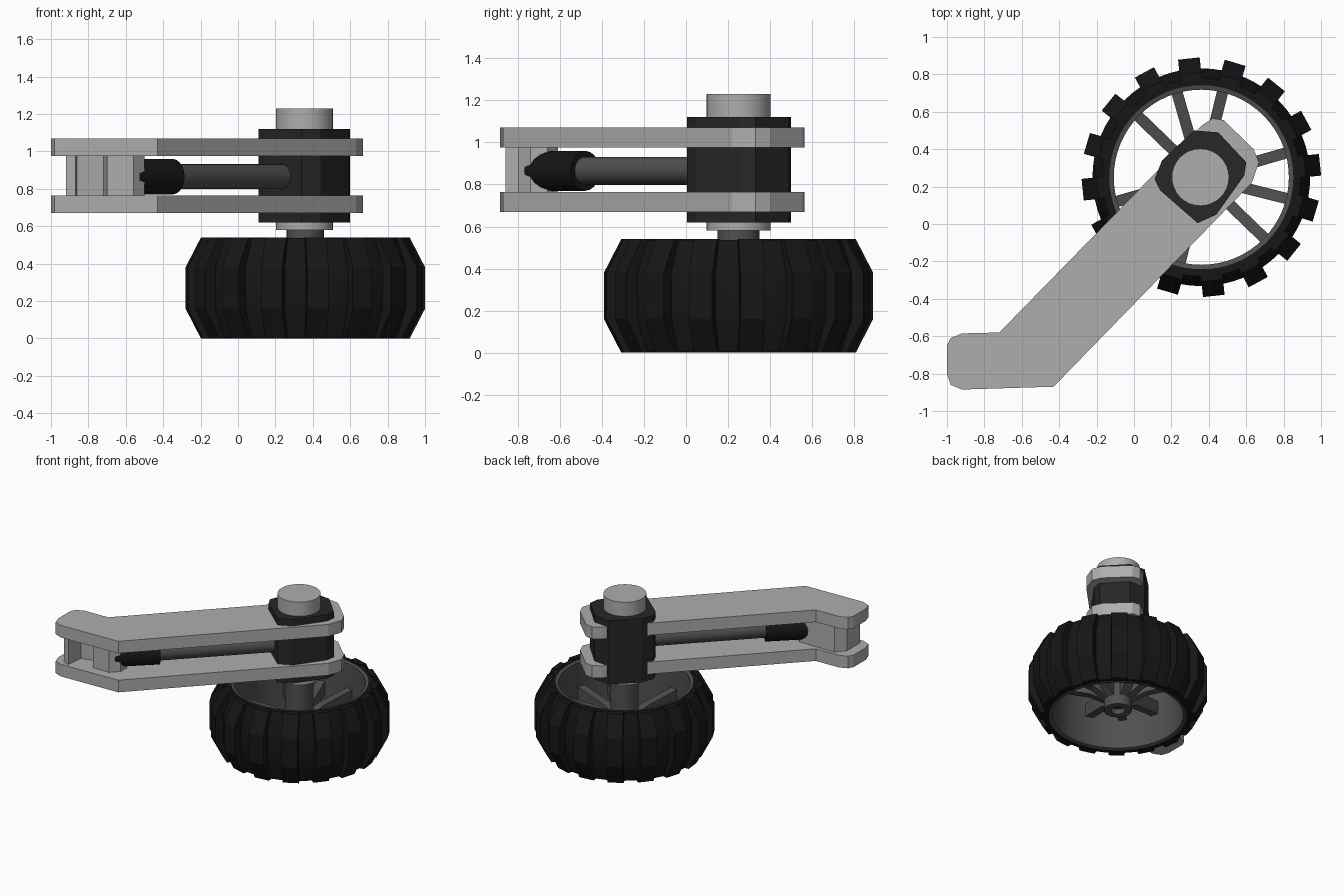
import bpy, bmesh, math
from mathutils import Vector, Matrix

if "Cube" in bpy.data.objects:
    bpy.data.objects.remove(bpy.data.objects["Cube"])

CX, CY = 0.36, 0.25          # wheel axis


def mat(name, c):
    m = bpy.data.materials.new(name)
    m.diffuse_color = (*c, 1)
    m.use_nodes = True
    m.node_tree.nodes["Principled BSDF"].inputs["Base Color"].default_value = m.diffuse_color
    return m


BLACK = mat("black_rubber", (0.008, 0.008, 0.008))
DARK = mat("dark_housing", (0.02, 0.02, 0.02))
METAL = mat("dark_metal", (0.08, 0.08, 0.08))
LIGHT = mat("light_metal", (0.42, 0.42, 0.42))


def finish(bm, name, m, smooth=False):
    bmesh.ops.recalc_face_normals(bm, faces=bm.faces)
    me = bpy.data.meshes.new(name)
    bm.to_mesh(me)
    bm.free()
    me.materials.append(m)
    ob = bpy.data.objects.new(name, me)
    bpy.context.collection.objects.link(ob)
    if smooth:
        bpy.ops.object.select_all(action='DESELECT')
        ob.select_set(True)
        bpy.context.view_layer.objects.active = ob
        bpy.ops.object.shade_smooth_by_angle(angle=math.radians(30))
    return ob


def extrude(bm, pts, vec):
    f = bm.faces.new([bm.verts.new(p) for p in pts])
    r = bmesh.ops.extrude_face_region(bm, geom=[f])
    vs = [v for v in r['geom'] if isinstance(v, bmesh.types.BMVert)]
    bmesh.ops.translate(bm, verts=vs, vec=vec)


def prism(name, outline, z0, z1, m):
    bm = bmesh.new()
    extrude(bm, [(x, y, z0) for x, y in outline], (0, 0, z1 - z0))
    return finish(bm, name, m)


def lathe(name, profile, m, seg=48):
    # closed (radius, z) profile spun about the wheel axis
    bm = bmesh.new()
    rings = []
    for i in range(seg):
        a = 2 * math.pi * i / seg
        rings.append([bm.verts.new((CX + r * math.cos(a), CY + r * math.sin(a), z)) for r, z in profile])
    n = len(profile)
    for i in range(seg):
        p, q = rings[i], rings[(i + 1) % seg]
        for j in range(n):
            k = (j + 1) % n
            bm.faces.new((p[j], q[j], q[k], p[k]))
    return finish(bm, name, m, True)


def rod(name, p, q, r, m, seg=24):
    p, q = Vector(p), Vector(q)
    d = q - p
    bm = bmesh.new()
    rot = d.to_track_quat('Z', 'Y').to_matrix().to_4x4()
    bmesh.ops.create_cone(bm, cap_ends=True, segments=seg, radius1=r, radius2=r, depth=d.length,
                          matrix=Matrix.Translation((p + q) / 2) @ rot)
    return finish(bm, name, m, True)


def radial(bm, angle, profile, half):
    # radial profile given thickness tangentially
    a = math.radians(angle)
    u, t = Vector((math.cos(a), math.sin(a), 0)), Vector((-math.sin(a), math.cos(a), 0))
    c = Vector((CX, CY, 0))
    extrude(bm, [c + u * r + Vector((0, 0, z)) - t * half for r, z in profile], t * 2 * half)


# Tyre with 16 tread lugs
lathe("tyre", [(0.485, 0.01), (0.53, 0.005), (0.582, 0.16), (0.582, 0.38), (0.53, 0.535), (0.485, 0.53)], BLACK, 64)
bm = bmesh.new()
for i in range(16):
    radial(bm, 6 + 22.5 * i, [(0.51, 0.0), (0.555, 0.0), (0.638, 0.16), (0.638, 0.38), (0.555, 0.54), (0.51, 0.54)], 0.058)
finish(bm, "tread_lugs", BLACK)

# Rim, hub and spokes (six main, three extra)
lathe("rim", [(0.468, 0.01), (0.492, 0.004), (0.492, 0.536), (0.468, 0.53)], METAL, 64)
lathe("hub", [(0.05, 0.05), (0.1, 0.05), (0.1, 0.58), (0.05, 0.58)], METAL, 32)
rod("axle", (CX, CY, 0.09), (CX, CY, 0.6), 0.06, DARK)
bm = bmesh.new()
for a in [16 + 60 * i for i in range(6)] + [106, 226, 346]:
    radial(bm, a, [(0.08, 0.12), (0.2, 0.18), (0.475, 0.24), (0.475, 0.34), (0.2, 0.30), (0.08, 0.26)], 0.03)
finish(bm, "spokes", METAL)

# Steering pin and its housing
rod("steering_pin", (0.355, CY, 0.58), (0.355, CY, 1.23), 0.153, LIGHT, 32)
prism("pin_housing", [(.11, .24), (.15, .34), (.32, .5), (.45, .49), (.60, .33), (.59, .26),
                      (.44, .05), (.34, .005), (.14, .18)], 0.62, 1.12, DARK)

# Upper and lower arm plates
arm = [(-1, -.65), (-.98, -.61), (-.92, -.585), (-.72, -.58), (.36, .525), (.42, .565), (.48, .555),
       (.64, .40), (.668, .33), (.63, .22), (-.43, -.87), (-.92, -.885), (-.98, -.86), (-1, -.80)]
prism("lower_arm_plate", arm, 0.67, 0.765, LIGHT)
prism("upper_arm_plate", arm, 0.975, 1.07, LIGHT)

# Mounting block between the plates
prism("mounting_block", [(-.92, -.68), (-.92, -.84), (-.87, -.86), (-.86, -.72), (-.72, -.69), (-.70, -.80),
                         (-.56, -.80), (-.5, -.74), (-.5, -.66), (-.56, -.61), (-.86, -.61)], 0.765, 0.975, LIGHT)

# Damper between the block and the housing
rod("damper_rod", (-.45, -.58, .865), (.24, .11, .865), 0.067, METAL)
rod("damper_cap", (-.59, -.70, .865), (-.35, -.48, .865), 0.095, BLACK, 20)
